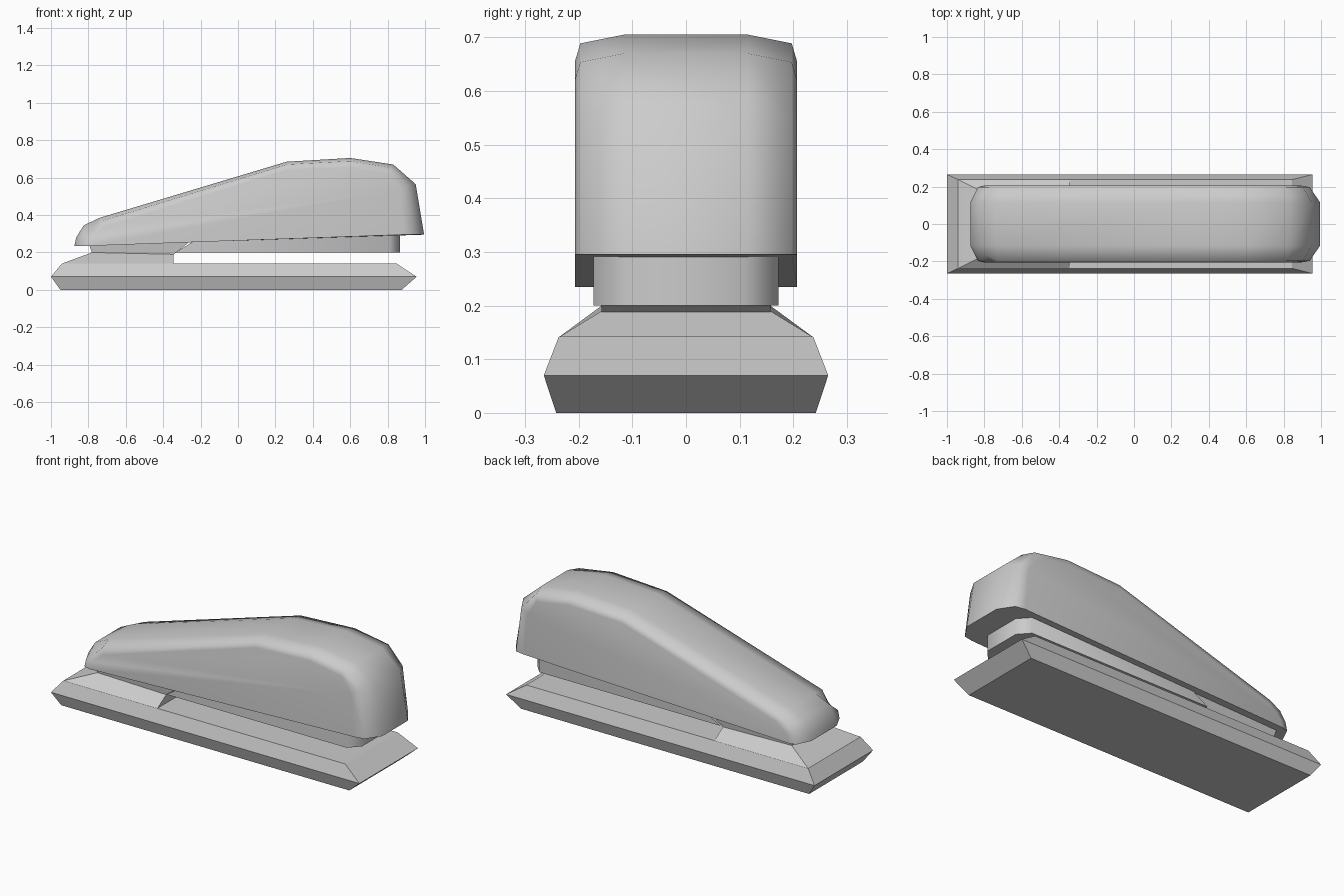
import bpy, math

if "Cube" in bpy.data.objects:
    bpy.data.objects.remove(bpy.data.objects["Cube"])


def loft(name, rings, angle):
    """Skin a list of equal-length point rings, cap both ends, shade."""
    n = len(rings[0])
    verts = [p for ring in rings for p in ring]
    faces = [(r * n + i, r * n + (i + 1) % n, (r + 1) * n + (i + 1) % n, (r + 1) * n + i)
             for r in range(len(rings) - 1) for i in range(n)]
    faces += [tuple(reversed(range(n))), tuple(range(len(verts) - n, len(verts)))]
    mesh = bpy.data.meshes.new(name)
    mesh.from_pydata(verts, [], faces)
    obj = bpy.data.objects.new(name, mesh)
    bpy.context.collection.objects.link(obj)
    bpy.ops.object.select_all(action='DESELECT')
    obj.select_set(True)
    bpy.context.view_layer.objects.active = obj
    bpy.ops.object.mode_set(mode='EDIT')
    bpy.ops.mesh.select_all(action='SELECT')
    bpy.ops.mesh.normals_make_consistent(inside=False)
    bpy.ops.object.mode_set(mode='OBJECT')
    bpy.ops.object.shade_smooth_by_angle(angle=math.radians(angle))
    return obj


def rect(x0, x1, y, z0, z1):
    """Rectangle whose height may differ at its two ends."""
    return [(x0, -y, z0), (x1, -y, z1), (x1, y, z1), (x0, y, z0)]


# Base plate with chamfered rim
loft("base", [rect(-0.95, 0.875, 0.242, 0, 0),
              rect(-1.0, 0.955, 0.265, 0.07, 0.07),
              rect(-0.94, 0.845, 0.237, 0.142, 0.142)], 30)

# Sloped pedestal at the rear of the base
loft("base_pedestal", [rect(-0.94, -0.345, 0.237, 0.141, 0.141),
                       rect(-0.78, -0.345, 0.157, 0.2, 0.19)], 30)

# Hinge block between pedestal and cover
loft("hinge_block", [rect(-0.78, -0.345, 0.157, 0.198, 0.188),
                     rect(-0.80, -0.25, 0.165, 0.25, 0.265)], 30)


# Staple rail with chamfered nose and slanted rear
def rail_outline(x0, z):
    half = [(x0, 0.172), (0.81, 0.172), (0.865, 0.11)]
    return [(x, -y, z) for x, y in half] + [(x, y, z) for x, y in reversed(half)]


loft("staple_rail", [rail_outline(-0.335, 0.2), rail_outline(-0.17, 0.3)], 50)

# Cover: side profile as (x, z, inward x shift, downward shift at the sides)
profile = [(-0.875, 0.235, 0.08, 0), (-0.865, 0.28, 0.08, 0), (-0.825, 0.345, 0.07, 0.04),
           (-0.74, 0.385, 0.03, 0.045), (0.26, 0.685, 0, 0.045), (0.60, 0.705, 0, 0.05),
           (0.83, 0.67, -0.03, 0.05), (0.95, 0.565, -0.09, 0.03), (0.995, 0.295, -0.11, 0)]


def cover_ring(y, fx, fz):
    return [(x + dx * fx, y, z - dz * fz) for x, z, dx, dz in profile]


side = [(0.207, 1, 1), (0.197, 0.5, 0.33), (0.115, 0, 0)]
rings = [cover_ring(-y, a, b) for y, a, b in side]
rings += [cover_ring(y, a, b) for y, a, b in reversed(side)]
# Small dent at the rear front corner
rings[1][2] = (-0.79, -0.165, 0.31)
loft("cover", rings, 65)
